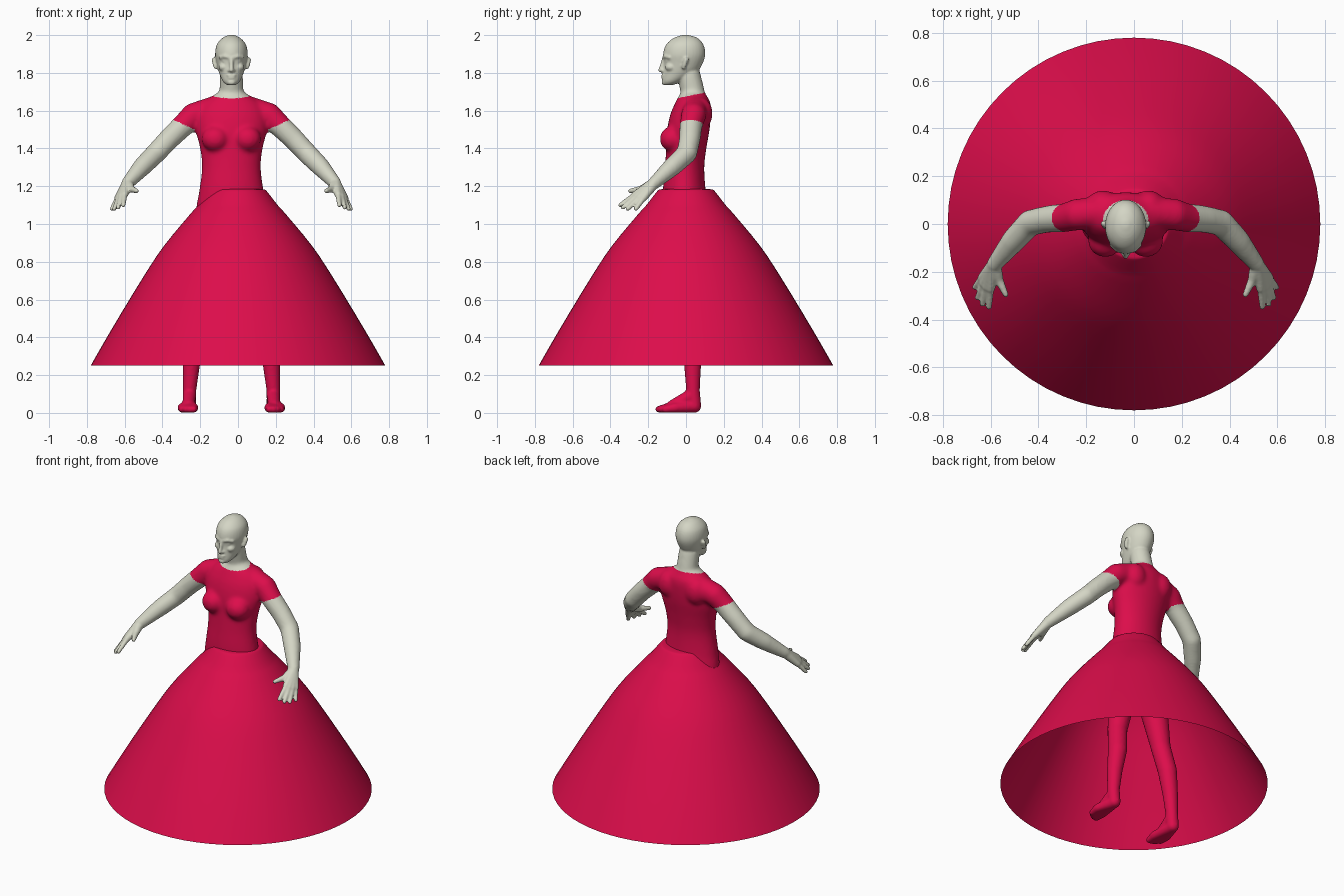
import bpy, bmesh
from math import cos, sin, pi, hypot
from mathutils import Vector, Matrix

if "Cube" in bpy.data.objects:
    bpy.data.objects.remove(bpy.data.objects["Cube"])

CX = -0.035  # the figure stands slightly off the skirt's axis


def material(name, rgb):
    m = bpy.data.materials.new(name)
    m.use_nodes = True
    m.diffuse_color = (*rgb, 1)
    bsdf = m.node_tree.nodes["Principled BSDF"]
    bsdf.inputs["Base Color"].default_value = (*rgb, 1)
    bsdf.inputs["Roughness"].default_value = 0.6
    return m


RED = material("crimson cloth", (0.72, 0.004, 0.07))
SKIN = material("pale grey skin", (0.66, 0.67, 0.56))


def add_object(name, mesh, *mats):
    ob = bpy.data.objects.new(name, mesh)
    bpy.context.collection.objects.link(ob)
    for m in mats:
        mesh.materials.append(m)
    return ob


def ball(bm, pos, size):
    mat = Matrix.Translation(pos) @ Matrix.Diagonal((*size, 1))
    bmesh.ops.create_uvsphere(bm, u_segments=20, v_segments=12, radius=1, matrix=mat)


def limb(bm, points, side=1):
    """Chain of balls joined by tapered cones; each point is x, y, z, radius."""
    pts = [(Vector((side * x, y, z)), r) for x, y, z, r in points]
    for p, r in pts:
        ball(bm, p, (r, r, r))
    for (a, ra), (b, rb) in zip(pts, pts[1:]):
        turn = (b - a).to_track_quat('Z', 'Y').to_matrix().to_4x4()
        bmesh.ops.create_cone(bm, cap_ends=True, segments=20, radius1=ra, radius2=rb,
                              depth=(b - a).length,
                              matrix=Matrix.Translation((a + b) / 2) @ turn)


def curve_through(rows, steps=5):
    """Smooth interpolation between cross-section rows."""
    ext = [rows[0], *rows, rows[-1]]
    out = []
    for p0, p1, p2, p3 in zip(ext, ext[1:], ext[2:], ext[3:]):
        for k in range(steps):
            t = k / steps
            out.append([b + 0.5 * t * (c - a + t * (2*a - 5*b + 4*c - d + t * (3*(b - c) + d - a)))
                        for a, b, c, d in zip(p0, p1, p2, p3)])
    return out + [list(rows[-1])]


def loft(bm, rows, sides=32):
    """Closed stack of ovals; each row is z, half width, front y, back y."""
    rings = []
    for z, w, front, back in curve_through(rows):
        mid, d = (front + back) / 2, (back - front) / 2
        rings.append([bm.verts.new((w * cos(2*pi*i/sides), mid + d * sin(2*pi*i/sides), z))
                      for i in range(sides)])
    for a, b in zip(rings, rings[1:]):
        for i in range(sides):
            j = (i + 1) % sides
            bm.faces.new((a[i], a[j], b[j], b[i]))
    bm.faces.new(rings[0][::-1])
    bm.faces.new(rings[-1])


def fuse(bm, voxel, rounds):
    """Merge overlapping pieces into one softened skin."""
    raw = bpy.data.meshes.new("pieces")
    bm.to_mesh(raw)
    bm.free()
    ob = add_object("pieces", raw)
    rm = ob.modifiers.new("merge", 'REMESH')
    rm.mode, rm.voxel_size = 'VOXEL', voxel
    sm = ob.modifiers.new("soften", 'SMOOTH')
    sm.factor, sm.iterations = 0.5, rounds
    mesh = bpy.data.meshes.new_from_object(ob.evaluated_get(bpy.context.evaluated_depsgraph_get()))
    bpy.data.objects.remove(ob)
    return mesh


# Trunk: torso, bust, shoulder blades, neck and arms
bm = bmesh.new()
loft(bm, [(0.88, .13, -.09, .09), (0.97, .175, -.115, .12), (1.07, .188, -.118, .118),
          (1.18, .170, -.122, .104), (1.30, .156, -.112, .097), (1.40, .166, -.105, .108),
          (1.50, .190, -.100, .125), (1.58, .185, -.083, .132), (1.64, .155, -.058, .130),
          (1.675, .105, -.040, .112), (1.70, .065, -.020, .095)])
limb(bm, [(0, .045, 1.62, .07), (0, .035, 1.70, .064), (0, .015, 1.79, .062)])
for s in (1, -1):
    ball(bm, (s * .085, -.07, 1.45), (.073, .07, .068))
    ball(bm, (s * .095, .078, 1.585), (.07, .064, .085))
    limb(bm, [(.10, .05, 1.61, .065), (.20, .04, 1.575, .067), (.25, .027, 1.527, .061),
              (.33, .020, 1.45, .057), (.40, .005, 1.375, .055), (.47, -.07, 1.305, .051),
              (.55, -.17, 1.215, .035)], s)
trunk = fuse(bm, 0.011, 8)

# Head with nose, brow, eyes, cheeks, lips and ears
bm = bmesh.new()
bm.from_mesh(trunk)
bpy.data.meshes.remove(trunk)
loft(bm, [(1.735, .022, -.118, -.07), (1.755, .045, -.126, -.02), (1.80, .065, -.122, .055),
          (1.85, .078, -.117, .088), (1.90, .086, -.121, .102), (1.95, .077, -.105, .092),
          (1.985, .047, -.064, .060), (2.001, .012, -.015, .012)])
limb(bm, [(0, -.116, 1.88, .010), (0, -.128, 1.835, .011), (0, -.135, 1.815, .012)])
ball(bm, (0, -.117, 1.787), (.027, .014, .007))
ball(bm, (0, -.117, 1.773), (.023, .014, .007))
ball(bm, (0, -.112, 1.75), (.024, .018, .016))
for s in (1, -1):
    limb(bm, [(.012, -.116, 1.882, .009), (.035, -.109, 1.888, .010), (.058, -.088, 1.882, .010)], s)
    ball(bm, (s * .033, -.092, 1.862), (.017, .016, .011))
    ball(bm, (s * .042, -.080, 1.83), (.026, .030, .022))
    ball(bm, (s * .012, -.121, 1.812), (.010, .011, .008))
    limb(bm, [(.083, -.012, 1.83, .011), (.089, -.006, 1.85, .012), (.091, .002, 1.87, .013)], s)

# Hands: palm and fingers fan out from the wrist
wrist = (.55, -.17, 1.215, .030)
fingers = [((.565, -.270, 1.155), (.572, -.348, 1.100)),
           ((.582, -.263, 1.145), (.600, -.335, 1.087)),
           ((.595, -.248, 1.138), (.620, -.308, 1.080)),
           ((.602, -.225, 1.137), (.632, -.265, 1.080))]
for s in (1, -1):
    for knuckle, tip in fingers:
        limb(bm, [wrist, (*knuckle, .0185)], s)
        limb(bm, [(*knuckle, .015), (*tip, .0115)], s)
    limb(bm, [wrist, (.530, -.235, 1.185, .019), (.502, -.295, 1.175, .012)], s)
body_mesh = fuse(bm, 0.006, 3)
body = add_object("body", body_mesh, RED, SKIN)
for f in body_mesh.polygons:
    x, y, z = abs(f.center.x), f.center.y, f.center.z
    above_collar = z > 1.72 or (x < .1 and z > 1.665 + .2 * (y + .05))
    below_sleeve = x > .195 and .41 * (x - .25) - .91 * (z - 1.525) > 0
    f.material_index = int(above_collar or below_sleeve)
body.location.x = CX

# Legs in tights
for s, side in ((1, "left"), (-1, "right")):
    bm = bmesh.new()
    limb(bm, [(.09, .0, .97, .092), (.125, -.005, .78, .080), (.165, .005, .56, .058),
              (.19, .035, .40, .056), (.212, .035, .25, .045), (.222, .037, .12, .036),
              (.222, .045, .036, .036)], s)
    limb(bm, [(.222, .025, .09, .036), (.227, -.07, .04, .030)], s)
    for toe in ((.200, -.145), (.220, -.142), (.240, -.13), (.260, -.11)):
        limb(bm, [(.222, .045, .034, .034), (toe[0], toe[1] + .05, .027, .026),
                  (*toe, .019, .018)], s)
    leg = add_object(side + "_leg", fuse(bm, 0.008, 4), RED)
    leg.location.x = CX

# Skirt: open flared shell
profile = [(.09, 1.185), (.138, 1.183), (.157, 1.168), (.21, 1.10), (.255, 1.05), (.39, .887),
           (.495, .73), (.665, .45), (.78, .25)]
bm = bmesh.new()
line = [bm.verts.new((r, 0, z)) for r, z in curve_through(profile, 3)]
edges = [bm.edges.new(pair) for pair in zip(line, line[1:])]
bmesh.ops.spin(bm, geom=line + edges, cent=(0, 0, 0), axis=(0, 0, 1), angle=2 * pi, steps=64)
bmesh.ops.remove_doubles(bm, verts=bm.verts, dist=1e-5)
bmesh.ops.recalc_face_normals(bm, faces=bm.faces)
if sum(f.normal.z for f in bm.faces) < 0:
    bmesh.ops.reverse_faces(bm, faces=bm.faces)
skirt_mesh = bpy.data.meshes.new("skirt")
bm.to_mesh(skirt_mesh)
bm.free()
add_object("skirt", skirt_mesh, RED)

# Smooth shading throughout
for name in ("body", "left_leg", "right_leg", "skirt"):
    for f in bpy.data.objects[name].data.polygons:
        f.use_smooth = True
